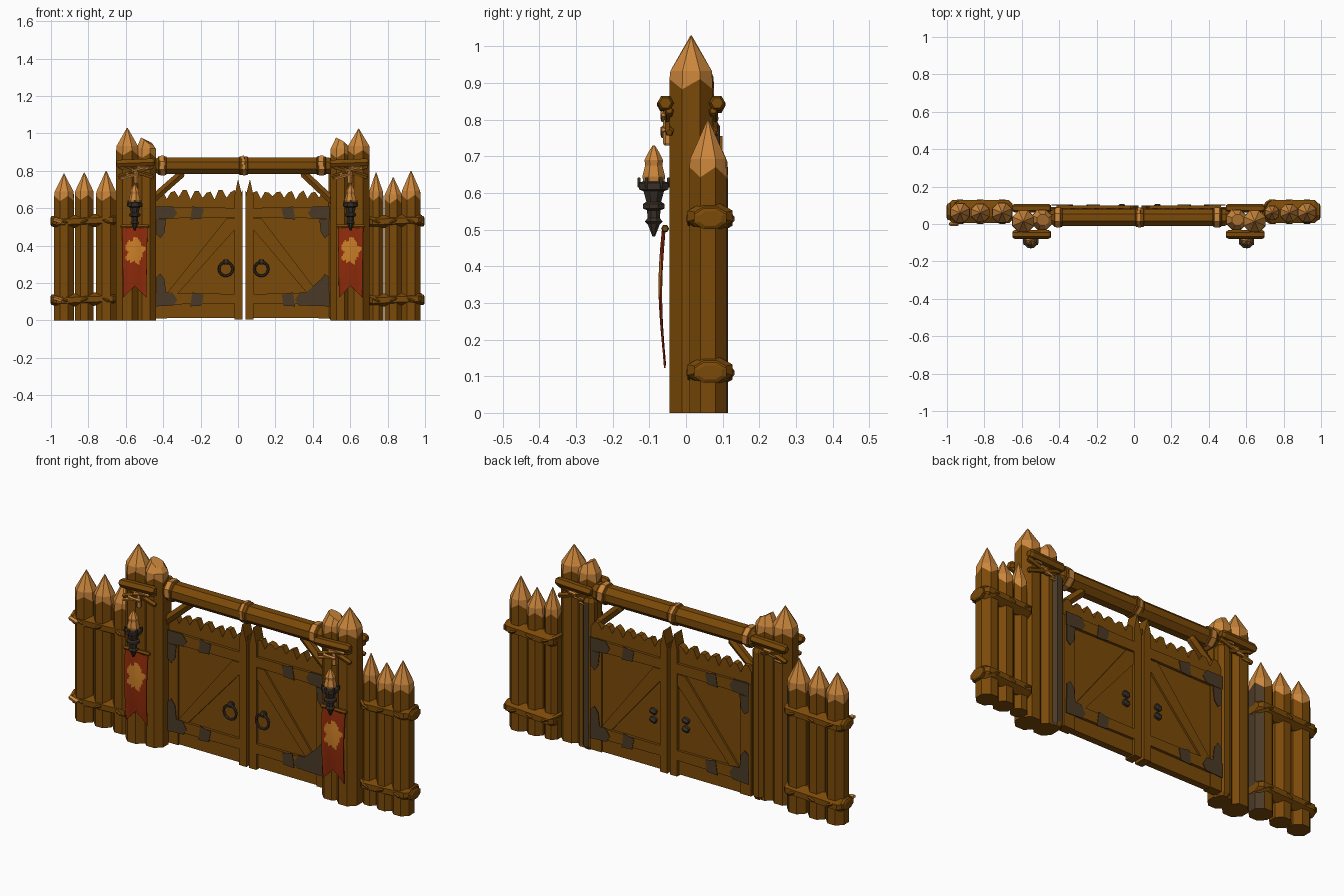
import bpy, bmesh, math, random
from mathutils import Vector, Matrix

if "Cube" in bpy.data.objects:
    bpy.data.objects.remove(bpy.data.objects["Cube"])

random.seed(4)

def material(name, rgb):
    m = bpy.data.materials.new(name)
    m.diffuse_color = (*rgb, 1)
    m.use_nodes = True
    m.node_tree.nodes["Principled BSDF"].inputs["Base Color"].default_value = m.diffuse_color
    return m

WOOD = material("brown wood", (0.195, 0.067, 0.0025))
CUT = material("fresh cut wood", (0.60, 0.24, 0.045))
GREY = material("weathered grey", (0.070, 0.042, 0.020))
IRON = material("dark iron", (0.040, 0.028, 0.019))
RED = material("red cloth", (0.275, 0.024, 0.003))
GOLD = material("ochre patch", (0.60, 0.21, 0.02))

def finish(bm, name, *mats):
    bmesh.ops.recalc_face_normals(bm, faces=bm.faces)
    me = bpy.data.meshes.new(name)
    bm.to_mesh(me)
    bm.free()
    for m in mats:
        me.materials.append(m)
    ob = bpy.data.objects.new(name, me)
    bpy.context.collection.objects.link(ob)
    return ob

def skin(bm, rings, closed=False):
    """Bridge rings of points; cap both ends unless the rings form a loop."""
    vs = [[bm.verts.new(p) for p in r] for r in rings]
    n = len(vs[0])
    pairs = list(zip(vs, vs[1:])) + ([(vs[-1], vs[0])] if closed else [])
    for a, b in pairs:
        for i in range(n):
            j = (i + 1) % n
            bm.faces.new((a[i], a[j], b[j], b[i]))
    if not closed:
        bm.faces.new(vs[0][::-1])
        bm.faces.new(vs[-1])

def circle(c, r, n, u=Vector((1, 0, 0)), v=Vector((0, 1, 0)), turn=0.5):
    return [Vector(c) + u * r * math.cos(t) + v * r * math.sin(t)
            for t in (2 * math.pi * (i + turn) / n for i in range(n))]

def lathe(name, x, y, profile, n, *mats):
    bm = bmesh.new()
    skin(bm, [circle((x, y, z), r, n) for z, r in profile])
    return finish(bm, name, *mats)

def log(name, a, b, r, mat=WOOD, n=8, flat=1.0, grey_dir=None):
    """Straight log with chamfered ends; flat widens it along its second axis."""
    a, b = Vector(a), Vector(b)
    d = (b - a).normalized()
    v = Vector((0, 1, 0))
    u = v.cross(d).normalized()
    L = (b - a).length
    c = min(r * 0.5, L * 0.2)
    bm = bmesh.new()
    skin(bm, [circle(a + d * t, r * k, n, u, v * flat)
              for t, k in ((0, .7), (c, 1), (L - c, 1), (L, .7))])
    ob = finish(bm, name, mat, GREY)
    for f in ob.data.polygons:
        if grey_dir and f.normal.dot(Vector(grey_dir)) > .7:
            f.material_index = 1
    return ob

def ring(name, c, rx, ry, tube, tilt=0, mat=WOOD, n=14, sides=5, upright=False):
    """Closed rope loop around the vertical (or the y axis when upright)."""
    rot = Matrix.Rotation(tilt, 3, 'Y')
    if upright:
        rot = Matrix.Rotation(math.pi / 2, 3, 'X')
    rings = []
    for i in range(n):
        t = 2 * math.pi * i / n
        o = Vector((math.cos(t), math.sin(t), 0))
        p = Vector((rx * o.x, ry * o.y, 0))
        rings.append([Vector(c) + rot @ q for q in
                      circle(p, tube, sides, o, Vector((0, 0, 1)), 0)])
    bm = bmesh.new()
    skin(bm, rings, True)
    return finish(bm, name, mat)

def prism(name, pts, y0, y1, mat):
    """Outline in x and z, given thickness along y."""
    bm = bmesh.new()
    skin(bm, [[(x, y, z) for x, z in pts] for y in (y0, y1)])
    return finish(bm, name, mat)

def stake(name, x, y, r, shoulder, tip, grey_dir=None, lean=0, broken=False):
    """Round post with a carved point or a splintered stub."""
    n = 8
    bm = bmesh.new()
    skin(bm, [circle((x, y, 0), r, n), circle((x, y, shoulder - .008), r, n),
              circle((x, y, shoulder + .028), r * .96, n),
              circle((x + lean, y, tip), r * .55 if broken else .002, n)])
    bm.verts.ensure_lookup_table()
    for i, v in enumerate(bm.verts):
        if n <= i < 2 * n:
            v.co.z += .014 * (-1) ** i             # carved facets on the shoulder
        if broken and i >= 3 * n:
            v.co.z -= (v.co.x - x - lean) * .5 + random.uniform(0, .015)
    for f in bm.faces:
        f.normal_update()
        if f.calc_center_median().z > shoulder - .03:
            f.material_index = 1
        elif grey_dir and f.normal.dot(Vector(grey_dir)) > .75:
            f.material_index = 2
    return finish(bm, name, WOOD, CUT, GREY)

# Palisade stakes
for x, r, sh, tip, g in ((-.93, .057, .66, .785, None), (-.822, .054, .665, .79, None),
                         (-.705, .059, .66, .80, (.9, .4, 0)), (.738, .042, .66, .79, None),
                         (.83, .051, .645, .765, None), (.925, .055, .665, .80, None)):
    stake("palisade_stake", x, .06, r, sh, tip, g)

# Palisade rails with lashings
for x0, x1, xs in ((-.99, -.65, (-.93, -.822, -.705)), (.70, .985, (.74, .83, .925))):
    for z in (.11, .53):
        log("palisade_rail", (x0, .066, z - .005), (x1, .066, z + .008), .038, flat=1.75)
        for i, x in enumerate(xs):
            ring("rail_lashing", (x, .066, z), .05, .057, .011, .4 * (-1) ** i)
        end = x0 if x0 < 0 else x1
        log("rail_end_rope", (end * .985, .066, z), (end * 1.012, .066, z), .03, flat=1.6)
    if x0 < 0:
        for z in (.11, .53):
            log("rail_end_cut", (x0 + .003, .0, z + .012), (x0 + .05, .0, z - .004), .012, CUT, 5)

# Gate posts
stake("gate_post_tall", -.592, .014, .064, .905, 1.03)
stake("gate_post_broken", -.492, .022, .059, .89, .965, None, .004, True)
stake("gate_post_broken", .548, .022, .059, .89, .965, None, .006, True)
stake("gate_post_tall", .645, .014, .064, .905, 1.025)
log("rear_post", (-.475, .058, 0), (-.475, .058, .80), .038)
log("rear_post", (.52, .058, 0), (.52, .058, .80), .038, grey_dir=(.6, .8, 0))

# Ties and crossed ropes on each pair of gate posts
for cx in (-.545, .598):
    for y, x0, x1 in ((-.056, -.105, .10), (.085, -.105, .10)):
        log("gate_post_tie", (cx + x0, y, .838), (cx + x1, y, .846), .023, WOOD, 6)
        for s in (-1, 1):
            log("crossed_rope", (cx - .095, y * .85 + .002, .795 - .03 * s),
                (cx + .095, y * .85 + .002, .795 + .03 * s), .013, WOOD, 5)
    for i in range(4):
        s = (-1) ** i
        log("rope_highlight", (cx - .085 + .03 * i, -.062, .755 + .022 * i),
            (cx - .01 + .026 * i, -.062, .765 + .02 * i + .012 * s), .008, CUT, 5)
        log("rope_highlight", (cx - .07 + .03 * i, .083, .76 + .02 * i),
            (cx - .03 + .03 * i, .083, .765 + .02 * i), .006, CUT, 5)
    log("rope_knot", (cx, -.05, .73), (cx, -.05, .80), .013, CUT, 6)

# Cross beam, wraps and braces
log("cross_beam", (-.45, .035, .827), (.51, .035, .827), .049)
for x, w, k in ((-.405, .066, .040), (.03, .066, .022), (.445, .070, .044)):
    log("beam_wrap", (x - w / 2, .035, .827), (x + w / 2, .035, .827), .054, WOOD)
    log("beam_wrap_rope", (x - k / 2, .035, .827), (x + k / 2, .035, .829), .057, CUT)
log("brace", (-.295, .045, .79), (-.46, .045, .645), .024, WOOD, 6)
log("brace", (.345, .045, .79), (.51, .045, .635), .024, WOOD, 6)

# Door leaves: outer edge, inner edge
for xo, xi in ((-.445, .024), (.495, .040)):
    s = 1 if xi > xo else -1
    W = abs(xi - xo)
    X = lambda t: xo + s * t
    # panel with splintered top
    top = [(X(W * k / 22), .665 + random.uniform(-.008, .012) + (.022 if k % 3 else -.012))
           for k in range(23)]
    prism("door_panel", [(X(W), .012), (X(0), .012)] + top, .050, .086, WOOD)
    # pointed meeting stile and outer stile
    prism("meeting_stile", [(X(W), .005), (X(W - .042), .005), (X(W - .042), .67),
                            (X(W - .024), .755), (X(W), .66)], .036, .100, WOOD)
    prism("outer_stile", [(X(0), .01), (X(.065), .01), (X(.065), .60), (X(0), .60)],
          .042, .092, WOOD)
    for y0, y1, ya, yb in ((.036, .054, .033, .036), (.082, .100, .100, .103)):
        for z0, z1 in ((.085, .145), (.545, .605)):
            prism("door_rail", [(X(.03), z0), (X(W - .04), z0 + .005),
                                (X(W - .04), z1 - .003), (X(.03), z1)], y0, y1, WOOD)
        prism("diagonal_brace", [(X(.065), .145), (X(.125), .145), (X(W - .042), .485),
                                 (X(W - .042), .545), (X(W - .085), .545)],
              y0 + .004, y1 - .004, WOOD)
        # weathered corner straps, heavier at the foot of one leaf
        wide = .07 if s < 0 and y0 < .05 else 0
        for z0, z1, up in ((.075, .15, 1), (.54, .61, -1)):
            edge = z1 if up > 0 else z0
            e = wide if up > 0 else 0
            prism("hinge_strap", [(X(.005), z0), (X(.10 + e), z0 + .005), (X(.12 + e), z0 + .035),
                                  (X(.095 + e), z1), (X(.005), z1)], ya, yb, GREY)
            prism("hinge_arm", [(X(.008), edge), (X(.06 + e), edge), (X(.052), edge + up * .07),
                                (X(.03), edge + up * .10), (X(.008), edge + up * .08)],
                  ya, yb, GREY)
            prism("rail_band", [(X(.19), z0), (X(.25), z0 + .004), (X(.262), z1 - .012),
                                (X(.20), z1)], ya, yb, GREY)

# Handles: front rings, back studs
for x in (-.065, .125):
    ring("door_ring", (x, .026, .275), .037, .037, .007, 0, IRON, 14, 6, True)
    log("ring_mount", (x - .014, .035, .312), (x + .014, .035, .312), .016, IRON, 6)
    for dz in (0, .045):
        log("back_stud", (x - .016, .092, .26 + dz), (x + .016, .092, .27 + dz), .016, IRON, 6)

# Torches and banners
torch = ((.482, .004), (.515, .018), (.522, .026), (.532, .018), (.553, .02), (.558, .032),
         (.570, .032), (.576, .022), (.605, .030), (.610, .044), (.628, .044), (.632, .030))
flame = ((.625, .028), (.645, .032), (.675, .024), (.69, .026), (.71, .016), (.73, .003))
for cx in (-.552, .602):
    lathe("torch_holder", cx, -.088, torch, 8, IRON)
    lathe("torch_flame", cx, -.088, flame, 7, CUT)
    for p in circle((cx, -.088, .63), .04, 6):
        log("torch_prong", (p.x, p.y, .615), (p.x + .001, p.y, .642), .006, IRON, 4)
    log("banner_rod", (cx - .075, -.057, .503), (cx + .075, -.057, .503), .011, WOOD, 6)

    # hanging cloth with a swallowtail hem and a faded ragged patch
    bm = bmesh.new()
    cols, rows = 16, 36
    grid = []
    for r in range(rows + 1):
        row = []
        for c in range(cols + 1):
            u, t = 2 * c / cols - 1, r / rows
            foot = .185 - .063 * abs(u)
            z = .508 + (foot - .508) * t
            y = -.060 - .010 * math.sin(math.pi * t) - .003 * math.cos(u * 4)
            row.append(bm.verts.new((cx + u * (.068 - .006 * t), y, z)))
        grid.append(row)
    for a, b in zip(grid, grid[1:]):
        for c in range(cols):
            f = bm.faces.new((a[c], a[c + 1], b[c + 1], b[c]))
            m = f.calc_center_median()
            dx, dz = (m.x - cx) / .047, (m.z - .372) / .066
            ang = math.atan2(dz, dx)
            edge = 1 + .13 * math.sin(5 * ang + 1) + .08 * math.sin(9 * ang)
            f.material_index = int(math.hypot(dx, dz) < edge)
    cloth = finish(bm, "banner", RED, GOLD)
    mod = cloth.modifiers.new("thickness", 'SOLIDIFY')
    mod.thickness = .004
    mod.offset = 0
